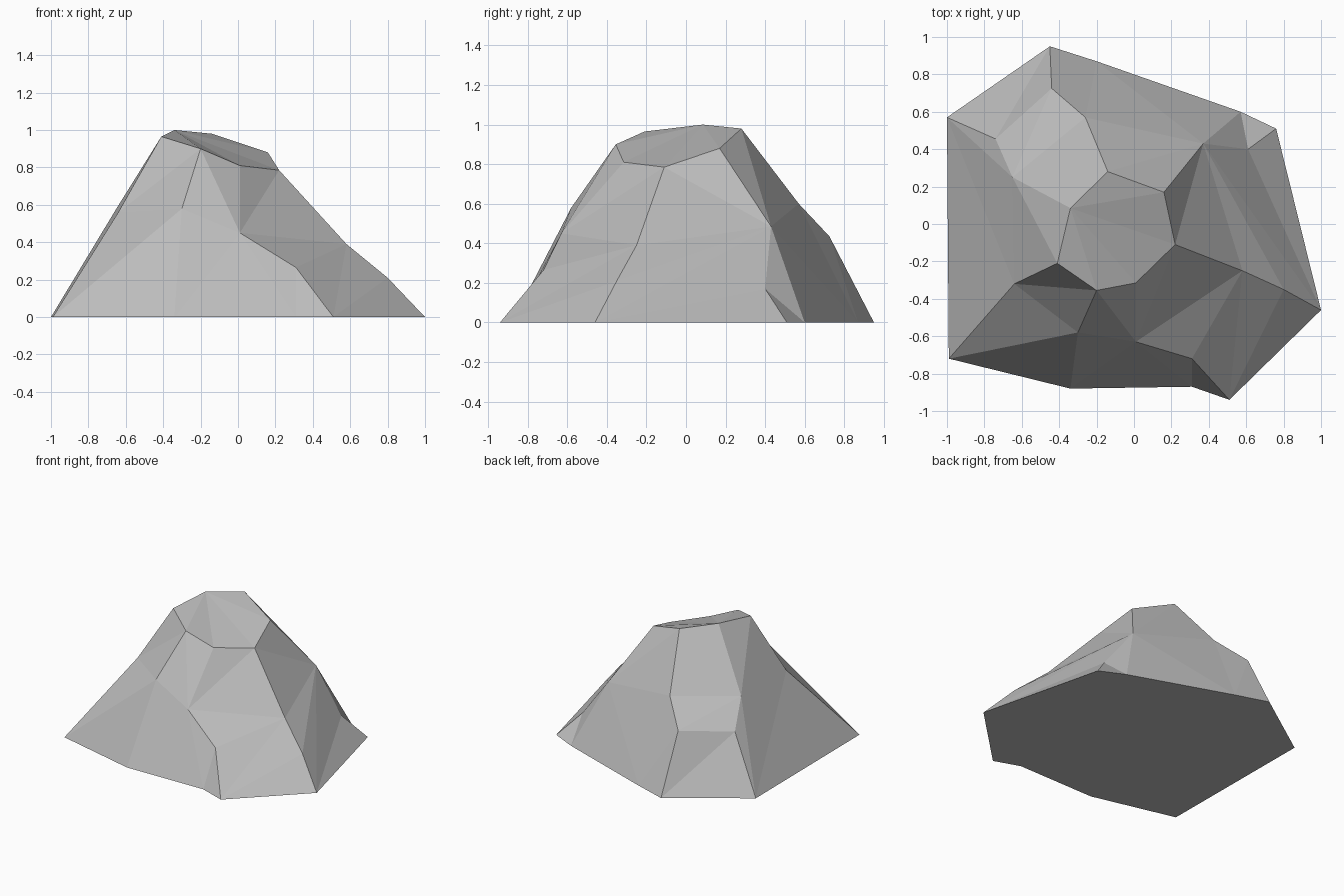
import bpy
import bmesh

default_cube = bpy.data.objects.get("Cube")
if default_cube:
    bpy.data.objects.remove(default_cube, do_unlink=True)

# Stone colour
stone = bpy.data.materials.new("light_grey_stone")
stone.use_nodes = True
colour = (0.5, 0.5, 0.5, 1)
stone.diffuse_color = colour
shader = next(n for n in stone.node_tree.nodes if n.type == "BSDF_PRINCIPLED")
shader.inputs["Base Color"].default_value = colour
shader.inputs["Roughness"].default_value = 0.9

bm = bmesh.new()


def add_ring(points):
    """Add corner points; two-value points lie on the ground."""
    return [bm.verts.new((*p, 0) if len(p) == 2 else p) for p in points]


def add_strip(upper, lower, steps):
    """Join two closed rings with triangles, stepping up(u) or down(d) ring."""
    i = j = 0
    for step in steps:
        a, b = upper[i % len(upper)], lower[j % len(lower)]
        if step == "u":
            i += 1
            c = upper[i % len(upper)]
        else:
            j += 1
            c = lower[j % len(lower)]
        bm.faces.new((a, b, c))


def add_fan(centre, rim):
    """Fan triangles from one corner across a chain of points."""
    for a, b in zip(rim, rim[1:]):
        bm.faces.new((centre, a, b))


# Outline on the ground, anticlockwise from the front -x corner
base = add_ring([(-.99, -.72), (-.34, -.88), (.31, -.87), (.51, -.94),
                 (1, -.46), (.76, .51), (.57, .6), (-.2, .87),
                 (-.45, .95), (-1, .57)])
# Low knees just above the ground
knee_front, knee_side, notch, knee_back, knee_corner = add_ring([
    (.31, -.72, .265), (.8, -.35, .21), (.61, .4, .17),
    (-.44, .725, .435), (-.74, .455, .405)])
# Shoulder halfway up
shoulder = add_ring([(-.64, -.32, .56), (-.3, -.58, .58), (.01, -.63, .45),
                     (.58, -.25, .39), (.37, .43, .485), (-.26, .57, .6),
                     (-.65, .25, .58)])
# Sloping crown
crown = add_ring([(-.41, -.21, .965), (-.2, -.355, .9), (.01, -.315, .81),
                  (.22, -.11, .785), (.16, .17, .88), (-.14, .28, .98),
                  (-.34, .085, 1)])

# Chain of ground corners and knees that meets the shoulder
b0, b1, b2, b3, b4, b5, b6, b7, b8, b9 = base
skirt = [b0, b1, b2, knee_front, b3, knee_side, b4, notch, b6, b7,
         knee_back, knee_corner, b9]

# Crown cap, upper slopes and lower slopes
add_fan(crown[-1], crown[:-1])
add_strip(crown, shoulder, "udduudduudduud")
add_strip(shoulder, skirt, "udud" "dudd" "uddd" "dudu" "ddud")

# Facets under the knees
add_fan(knee_front, [b2, b3])
add_fan(knee_side, [b3, b4])
add_fan(notch, [b4, b5, b6])
add_fan(b8, [b9, knee_corner, knee_back, b7])

# Flat underside
bm.faces.new(base[::-1])
bmesh.ops.recalc_face_normals(bm, faces=bm.faces[:])

mesh = bpy.data.meshes.new("boulder")
bm.to_mesh(mesh)
bm.free()
mesh.materials.append(stone)
boulder = bpy.data.objects.new("boulder", mesh)
bpy.context.collection.objects.link(boulder)
